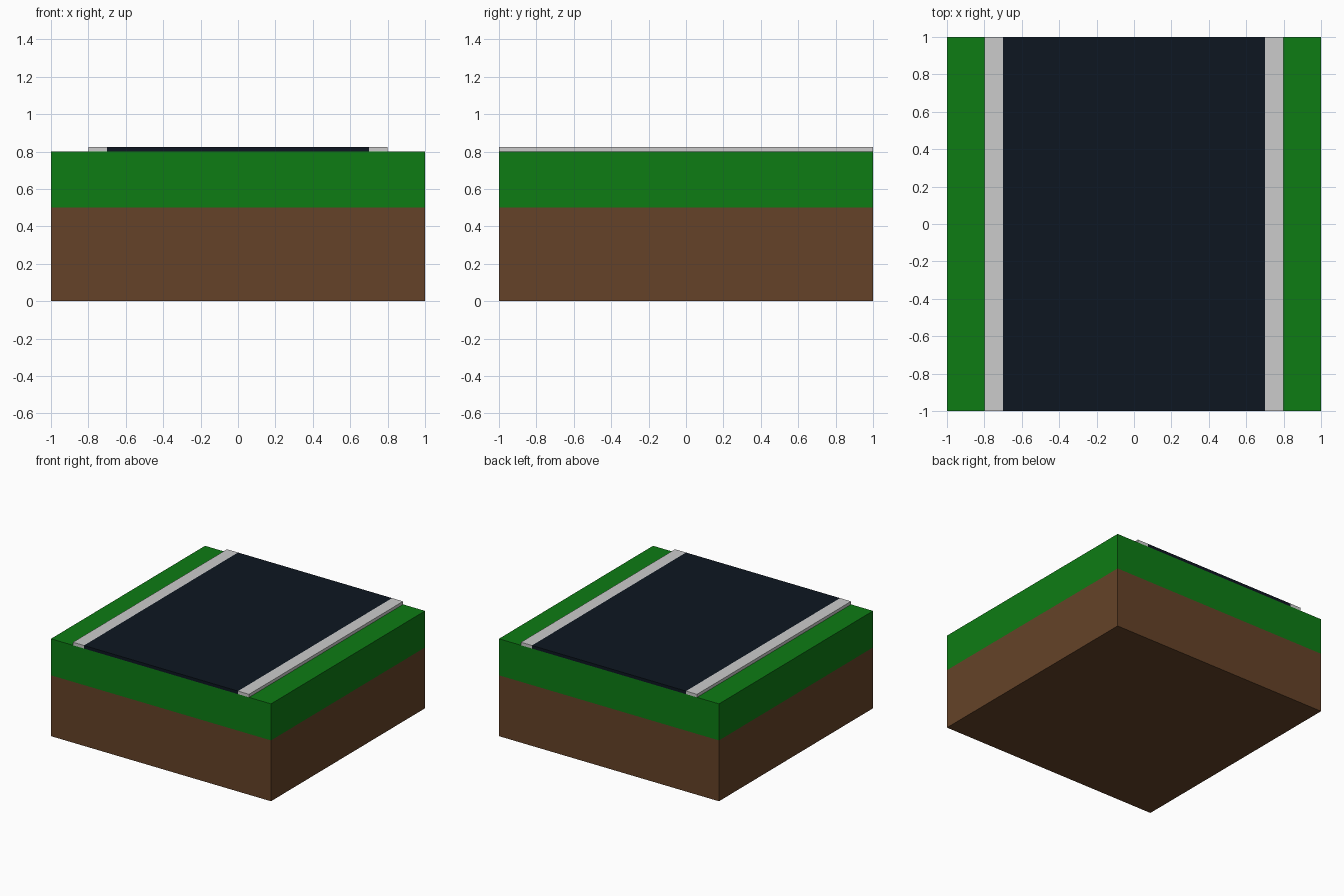
import bpy

if "Cube" in bpy.data.objects:
    bpy.data.objects.remove(bpy.data.objects["Cube"])


def material(name, rgb):
    mat = bpy.data.materials.new(name)
    mat.diffuse_color = (*rgb, 1.0)
    mat.use_nodes = True
    mat.node_tree.nodes["Principled BSDF"].inputs["Base Color"].default_value = mat.diffuse_color
    return mat


def slab(name, x0, x1, z0, z1, mat=None):
    """Box running the full depth of the tile."""
    bpy.ops.mesh.primitive_cube_add(size=1, location=((x0 + x1) / 2, 0, (z0 + z1) / 2))
    obj = bpy.context.object
    obj.name = name
    obj.scale = (x1 - x0, 2, z1 - z0)
    bpy.ops.object.transform_apply(location=False, rotation=False, scale=True)
    if mat:
        obj.data.materials.append(mat)
    return obj


GRASS_TOP = 0.80
ROAD_TOP = 0.825

# Ground layers
slab("soil", -1, 1, 0, 0.5, material("soil_brown", (0.13, 0.055, 0.021)))
slab("grass", -1, 1, 0.5, GRASS_TOP, material("grass_green", (0.004, 0.2, 0.007)))

# Road surface with a kerb on each side
slab("road", -0.7, 0.7, GRASS_TOP, ROAD_TOP, material("asphalt_dark", (0.004, 0.008, 0.015)))
slab("left_kerb", -0.8, -0.7, GRASS_TOP, ROAD_TOP)
slab("right_kerb", 0.7, 0.8, GRASS_TOP, ROAD_TOP)
